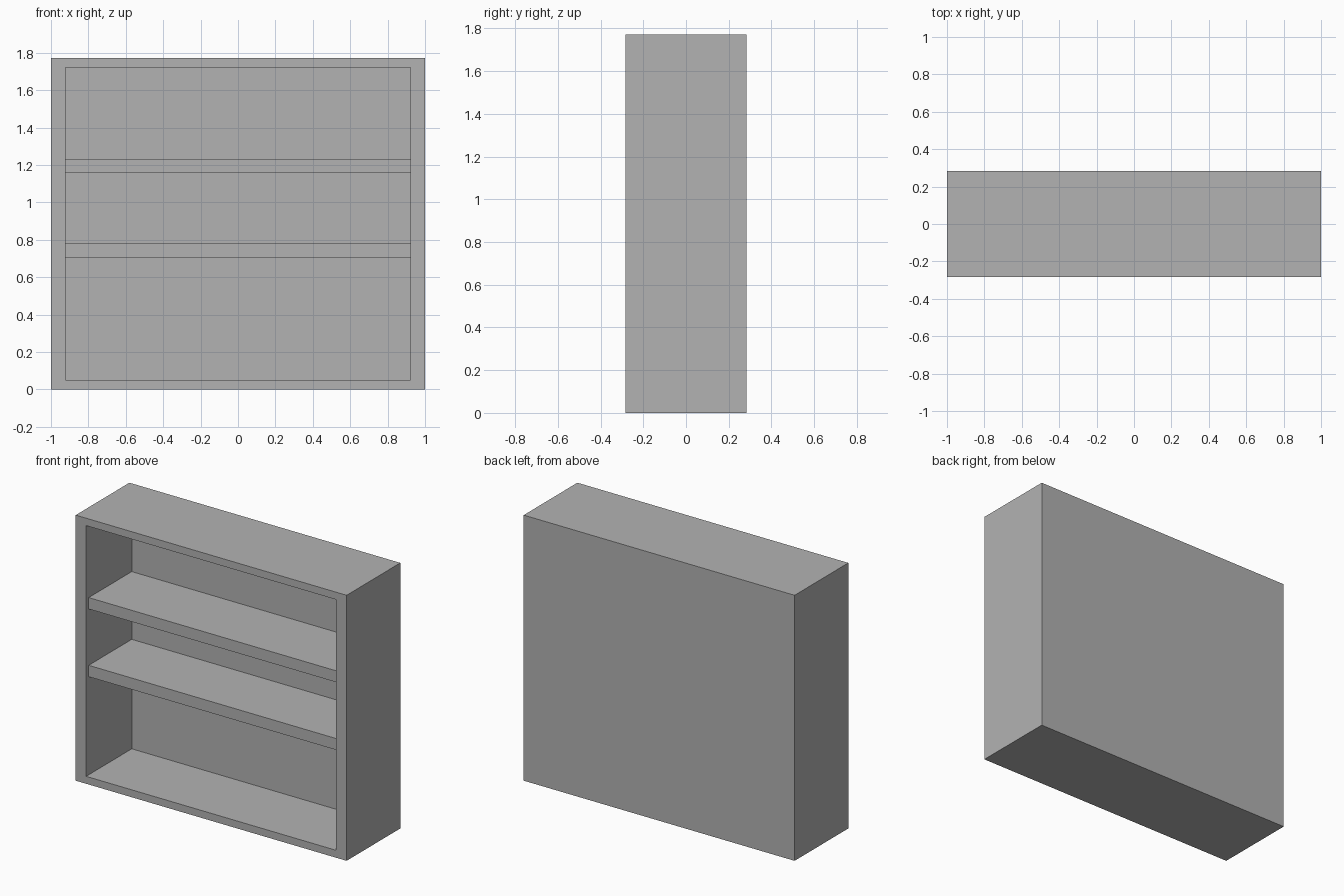
import bpy
import bmesh
from mathutils import Matrix, Vector

default_cube = bpy.data.objects.get("Cube")
if default_cube:
    bpy.data.objects.remove(default_cube, do_unlink=True)

# Overall size, wall thicknesses and depths
WIDTH, DEPTH, HEIGHT = 2.0, 0.566, 1.772
SIDE, BOARD, BACK = 0.077, 0.07, 0.085
SHELF, RECESS = 0.076, 0.027
front = -DEPTH / 2
inner_back = DEPTH / 2 - BACK
inner_half = WIDTH / 2 - SIDE

grey = bpy.data.materials.new("plain grey")
grey.use_nodes = True
colour = (0.448, 0.448, 0.448, 1)
grey.diffuse_color = colour
grey.node_tree.nodes["Principled BSDF"].inputs["Base Color"].default_value = colour


def box_mesh(low, high):
    """Bmesh box spanning two opposite corners."""
    low, high = Vector(low), Vector(high)
    bm = bmesh.new()
    place = Matrix.Translation((low + high) / 2) @ Matrix.Diagonal((*(high - low), 1))
    bmesh.ops.create_cube(bm, size=1, matrix=place)
    return bm


def finish(name, bm):
    bmesh.ops.recalc_face_normals(bm, faces=bm.faces)
    mesh = bpy.data.meshes.new(name)
    bm.to_mesh(mesh)
    bm.free()
    mesh.materials.append(grey)
    obj = bpy.data.objects.new(name, mesh)
    bpy.context.collection.objects.link(obj)
    return obj


# Cabinet body: a box whose front face is inset and pushed back
body = box_mesh((-WIDTH / 2, front, 0), (WIDTH / 2, -front, HEIGHT))
body.normal_update()
opening = min(body.faces, key=lambda f: f.normal.y)
bmesh.ops.inset_individual(body, faces=[opening], thickness=BOARD)
for v in opening.verts:
    v.co.x = inner_half if v.co.x > 0 else -inner_half
pushed = bmesh.ops.extrude_discrete_faces(body, faces=[opening])["faces"]
for v in pushed[0].verts:
    v.co.y = inner_back
finish("cabinet_body", body)

# Two shelves, set slightly behind the front edge
for name, top in (("lower_shelf", 0.78), ("upper_shelf", 1.232)):
    finish(name, box_mesh((-inner_half, front + RECESS, top - SHELF),
                          (inner_half, inner_back, top)))
